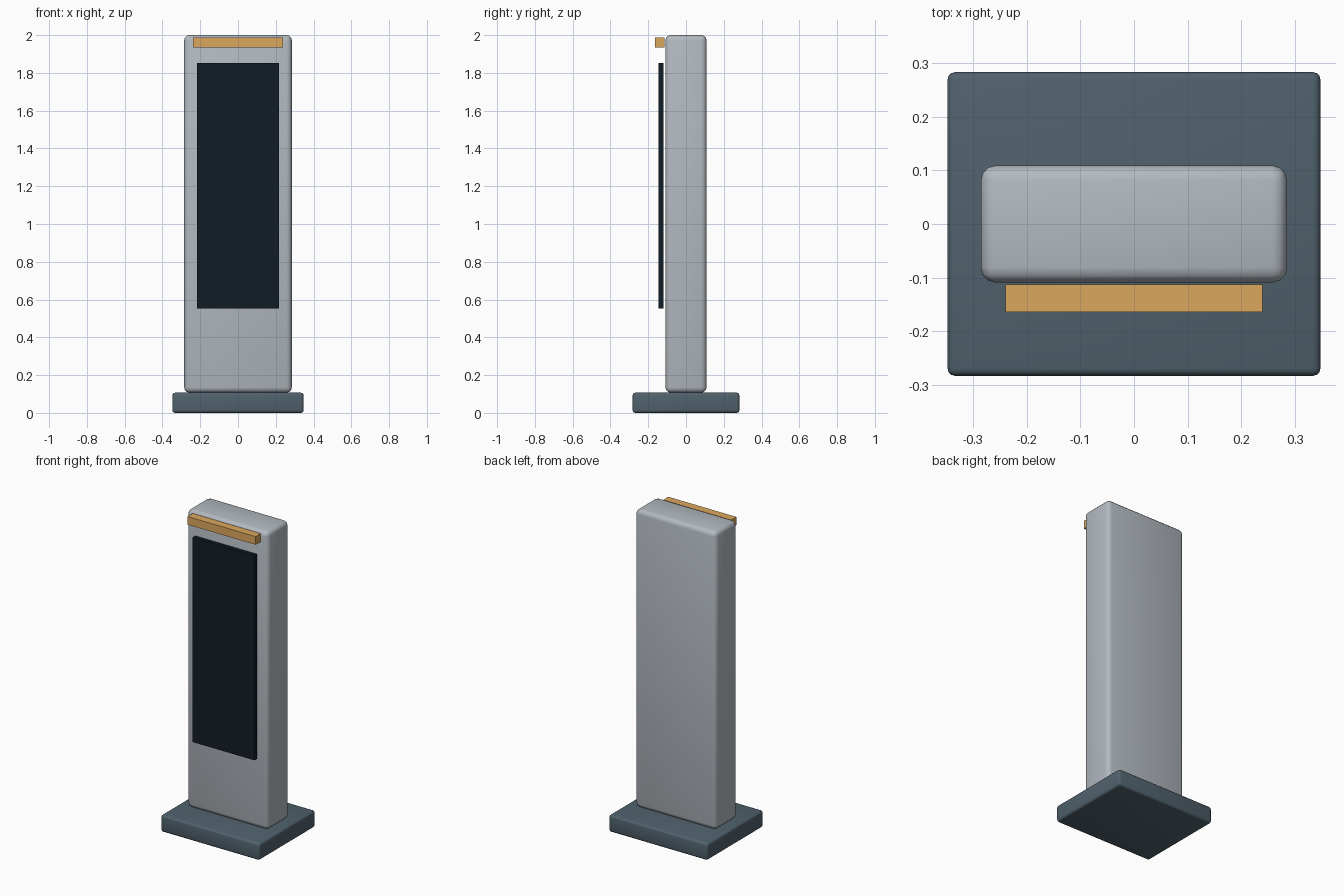
import bpy
import math

if "Cube" in bpy.data.objects:
    bpy.data.objects.remove(bpy.data.objects["Cube"])


def material(name, rgb):
    m = bpy.data.materials.new(name)
    m.diffuse_color = (*rgb, 1)
    m.use_nodes = True
    m.node_tree.nodes["Principled BSDF"].inputs["Base Color"].default_value = m.diffuse_color
    return m


def box(name, x, y, z, mat=None, bevel=0, segments=3):
    """Box from (min, max) ranges, with optional rounded edges."""
    ranges = (x, y, z)
    bpy.ops.mesh.primitive_cube_add(size=1, location=[(a + b) / 2 for a, b in ranges])
    ob = bpy.context.object
    ob.name = name
    ob.scale = [b - a for a, b in ranges]
    bpy.ops.object.transform_apply(location=False, rotation=False, scale=True)
    if mat:
        ob.data.materials.append(mat)
    if bevel:
        mod = ob.modifiers.new("rounded_edges", "BEVEL")
        mod.width = bevel
        mod.segments = segments
        bpy.ops.object.modifier_apply(modifier=mod.name)
        bpy.ops.object.shade_smooth_by_angle(angle=math.radians(40))
    return ob


slate = material("slate", (0.08, 0.12, 0.15))
silver = material("silver", (0.45, 0.49, 0.53))
black = material("screen_black", (0.006, 0.012, 0.018))
amber = material("amber", (0.72, 0.39, 0.11))

# Floor plinth
box("base", (-0.347, 0.347), (-0.2825, 0.2825), (0, 0.107), slate, 0.014)
# Upright cabinet
box("body", (-0.285, 0.285), (-0.109, 0.109), (0.107, 2.0), silver, 0.028)
# Front display, standing slightly off the cabinet
box("screen", (-0.217, 0.217), (-0.145, -0.119), (0.552, 1.853), black)
# Light bar above the display
box("light_bar", (-0.239, 0.239), (-0.164, -0.113), (1.935, 1.987), amber)
